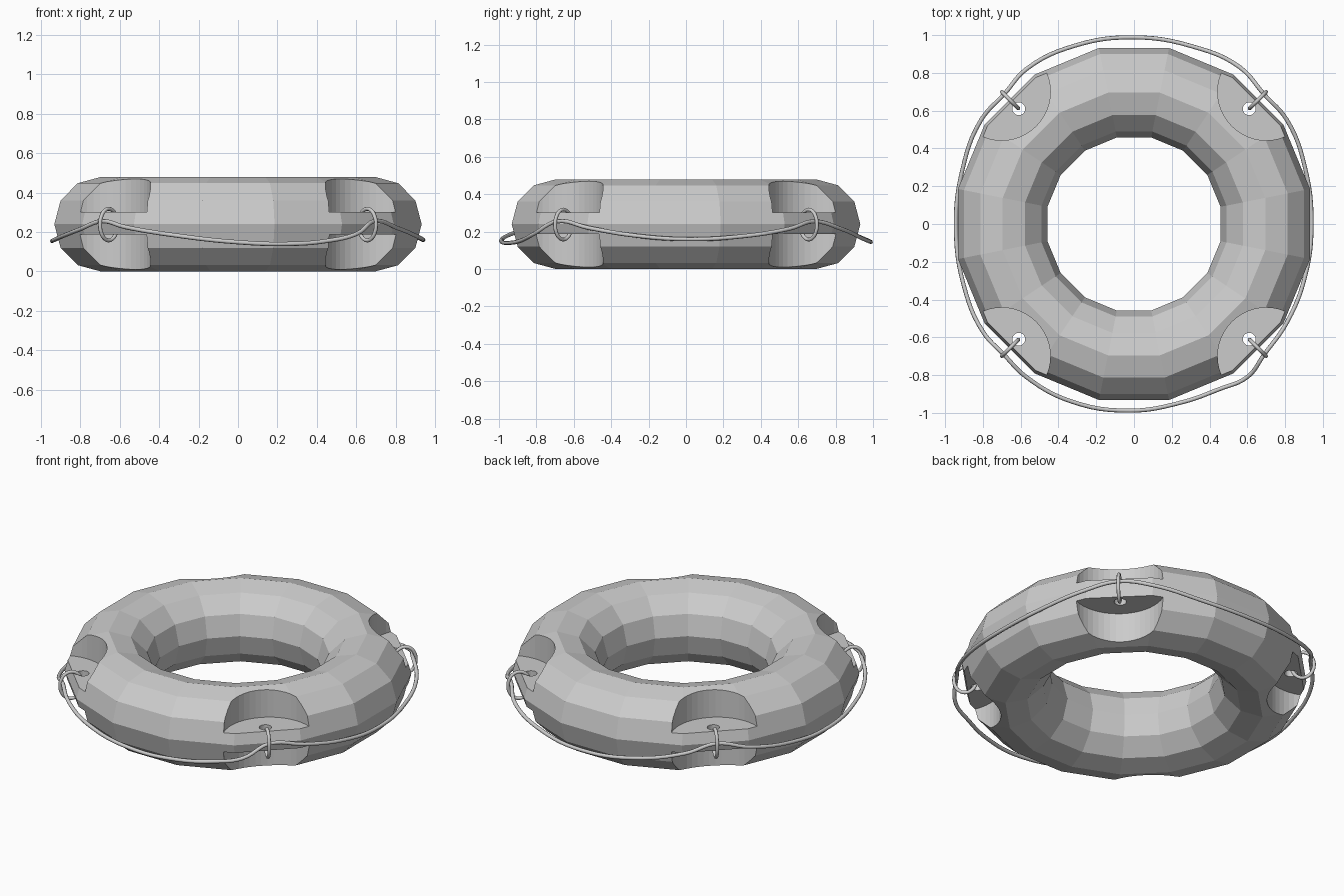
import bpy, bmesh
from math import sin, cos, pi, radians, sqrt
from mathutils import Vector

if "Cube" in bpy.data.objects:
    bpy.data.objects.remove(bpy.data.objects["Cube"])

MID_Z, TUBE, RING_R = 0.24, 0.237, 0.695
CORNERS = [(1, 1), (-1, 1), (-1, -1), (1, -1)]


def new_object(name, bm):
    mesh = bpy.data.meshes.new(name)
    bmesh.ops.recalc_face_normals(bm, faces=bm.faces)
    bm.to_mesh(mesh)
    bm.free()
    ob = bpy.data.objects.new(name, mesh)
    bpy.context.collection.objects.link(ob)
    return ob


def torus(name, sides, segs):
    bm = bmesh.new()
    rows = []
    for i in range(sides):
        a = 2 * pi * (i + 0.5) / sides
        row = []
        for j in range(segs):
            b = 2 * pi * j / segs
            r = (RING_R + TUBE * cos(b)) / cos(pi / sides)
            row.append(bm.verts.new((r * cos(a), r * sin(a), MID_Z + 0.24 * sin(b))))
        rows.append(row)
    for i in range(sides):
        p, q = rows[i], rows[(i + 1) % sides]
        for j in range(segs):
            k = (j + 1) % segs
            bm.faces.new((p[j], q[j], q[k], p[k]))
    return new_object(name, bm)


def cut(target, x, y, r, z0, z1, segs):
    bm = bmesh.new()
    bmesh.ops.create_cone(bm, cap_ends=True, segments=segs, radius1=r, radius2=r, depth=z1 - z0)
    bmesh.ops.translate(bm, verts=bm.verts, vec=(x, y, (z0 + z1) / 2))
    cutter = new_object("cutter", bm)
    cutter.hide_render = True
    mod = target.modifiers.new("cut", 'BOOLEAN')
    mod.operation = 'DIFFERENCE'
    mod.solver = 'EXACT'
    mod.object = cutter
    bpy.context.view_layer.objects.active = target
    bpy.ops.object.modifier_apply(modifier=mod.name)
    bpy.data.objects.remove(cutter)


def rope(name, points, radius):
    cu = bpy.data.curves.new(name, 'CURVE')
    cu.dimensions = '3D'
    cu.bevel_depth = radius
    cu.bevel_resolution = 2
    cu.resolution_u = 6
    sp = cu.splines.new('BEZIER')
    sp.bezier_points.add(len(points) - 1)
    for bp, co in zip(sp.bezier_points, points):
        bp.co = co
        bp.handle_left_type = bp.handle_right_type = 'AUTO'
    sp.use_cyclic_u = True
    ob = bpy.data.objects.new(name, cu)
    bpy.context.collection.objects.link(ob)
    bpy.ops.object.select_all(action='DESELECT')
    ob.select_set(True)
    bpy.context.view_layer.objects.active = ob
    bpy.ops.object.convert(target='MESH')
    bpy.ops.object.shade_smooth_by_angle(angle=radians(50))


# Faceted ring with recesses above and below each rope shelf
ring = torus("ring", 16, 12)
for sx, sy in CORNERS:
    cut(ring, 0.70 * sx, 0.70 * sy, 0.257, 0.303, 0.7, 48)
    cut(ring, 0.70 * sx, 0.70 * sy, 0.257, -0.2, 0.188, 48)
    cut(ring, 0.61 * sx, 0.61 * sy, 0.034, 0.1, 0.4, 20)

# Rope loops through the shelf holes
for n, (sx, sy) in enumerate(CORNERS):
    pts = []
    for i in range(12):
        a = 2 * pi * i / 12
        d = (0.928 + 0.062 * cos(a)) / sqrt(2)
        pts.append((d * sx, d * sy, 0.238 + 0.08 * sin(a)))
    rope("rope_loop_%d" % (n + 1), pts, 0.010)

# Sagging grab rope, anticlockwise from the right side
rope("grab_rope", [
    (0.94, 0, 0.16), (0.905, 0.30, 0.175), (0.81, 0.55, 0.215), (0.69, 0.685, 0.255),
    (0.56, 0.83, 0.215), (0.31, 0.94, 0.165), (0, 0.988, 0.145),
    (-0.31, 0.945, 0.165), (-0.57, 0.82, 0.215), (-0.685, 0.69, 0.255),
    (-0.81, 0.55, 0.215), (-0.91, 0.28, 0.17), (-0.943, -0.02, 0.155),
    (-0.90, -0.33, 0.175), (-0.80, -0.57, 0.215), (-0.69, -0.69, 0.255),
    (-0.57, -0.81, 0.225), (-0.33, -0.94, 0.185), (-0.02, -0.988, 0.15),
    (0.25, -0.945, 0.14), (0.45, -0.875, 0.155), (0.60, -0.81, 0.19), (0.69, -0.69, 0.255),
    (0.81, -0.52, 0.22), (0.905, -0.28, 0.18)], 0.011)
